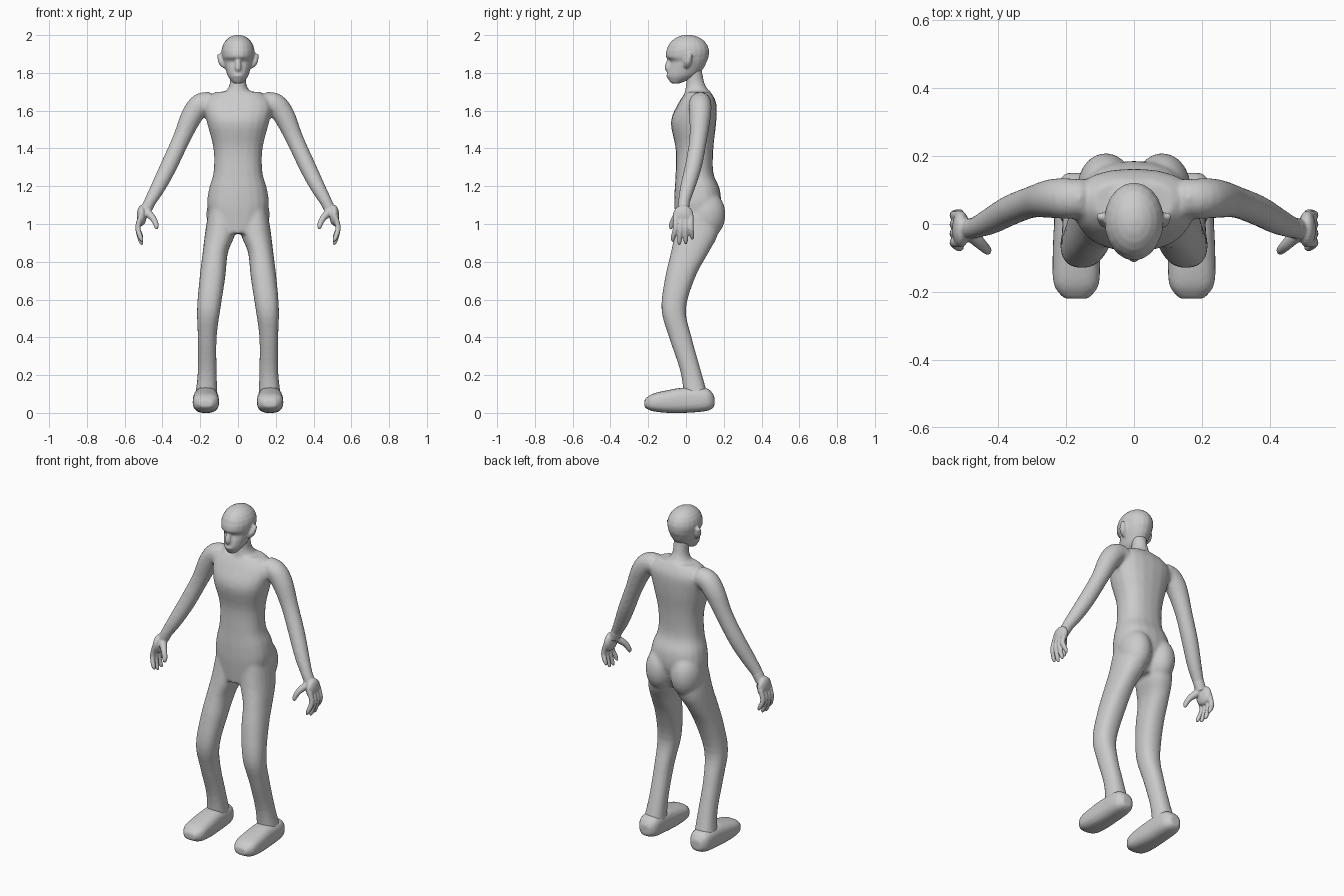
import bpy, bmesh, math
from mathutils import Vector

default = bpy.data.objects.get("Cube")
if default:
    bpy.data.objects.remove(default)

skin = bpy.data.materials.new("plain grey")
skin.use_nodes = True
grey = (.6, .6, .6, 1)
skin.diffuse_color = grey
skin.node_tree.nodes["Principled BSDF"].inputs["Base Color"].default_value = grey

across, depth, up = Vector((1, 0, 0)), Vector((0, 1, 0)), Vector((0, 0, 1))


def flowing(keys, steps=4):
    """Fill in a smooth spline through the key tuples."""
    last = len(keys) - 1
    rows = []
    for index in range(last):
        before, after = keys[max(index - 1, 0)], keys[min(index + 2, last)]
        start, end = keys[index], keys[index + 1]
        for step in range(steps):
            t = step / steps
            rows.append([
                b + t / 2 * (c - a + t * (2 * a - 5 * b + 4 * c - d + t * (3 * (b - c) + d - a)))
                for a, b, c, d in zip(before, start, end, after)])
    return rows + [list(keys[last])]


def loft(bm, rings, side=1, power=2, sides=20):
    """Skin rings of (centre, normal, radius_u, radius_v); side=-1 mirrors in x."""
    loops = []
    for centre, normal, radius_u, radius_v in rings:
        u = (across - normal * normal.dot(across)).normalized()
        v = normal.cross(u)
        loop = []
        for k in range(sides):
            angle = math.tau * k / sides
            c, s = [math.copysign(abs(f) ** (2 / power), f)
                    for f in (math.cos(angle), math.sin(angle))]
            point = centre + u * c * radius_u + v * s * radius_v
            loop.append(bm.verts.new((point.x * side, point.y, point.z)))
        loops.append(loop)
    for lower, upper in zip(loops, loops[1:]):
        for k in range(sides):
            j = (k + 1) % sides
            bm.faces.new((lower[k], lower[j], upper[j], upper[k]))
    bm.faces.new(loops[0])
    bm.faces.new(loops[-1])


def column(bm, keys, side=1, power=2):
    """Level sections given as (z, x, half_width, front, back)."""
    loft(bm, [(Vector((x, (front + back) / 2, z)), up, width, (back - front) / 2)
              for z, x, width, front, back in flowing(keys)], side, power)


def limb(bm, keys, side=1):
    """Round tube through (x, y, z, radius)."""
    rows = flowing(keys)
    centres = [Vector(row[:3]) for row in rows]
    rings = []
    for index, row in enumerate(rows):
        ahead = centres[min(index + 1, len(rows) - 1)]
        behind = centres[max(index - 1, 0)]
        rings.append((centres[index], (ahead - behind).normalized(), row[3], row[3]))
    loft(bm, rings, side)


def blob(bm, centre, size, side=1):
    """Ellipsoid as a stack of rings."""
    count = 12
    rings = []
    for index in range(count):
        angle = math.pi * (index + .3) / (count - .4)
        rings.append((Vector(centre) + up * size[2] * math.cos(angle), up,
                      size[0] * math.sin(angle), size[1] * math.sin(angle)))
    loft(bm, rings, side)


def finish(name, bm, voxel, smoothing):
    """Fuse overlapping volumes into one smooth skin."""
    bmesh.ops.recalc_face_normals(bm, faces=bm.faces)
    mesh = bpy.data.meshes.new(name)
    bm.to_mesh(mesh)
    bm.free()
    mesh.materials.append(skin)
    part = bpy.data.objects.new(name, mesh)
    bpy.context.collection.objects.link(part)
    fuse = part.modifiers.new("fuse", "REMESH")
    fuse.mode = "VOXEL"
    fuse.voxel_size = voxel
    fuse.use_smooth_shade = True
    relax = part.modifiers.new("relax", "SMOOTH")
    relax.factor = .5
    relax.iterations = smoothing


# Body: torso and neck
body = bmesh.new()
column(body, [
    (.95, 0, .1, -.05, .12), (1.08, 0, .16, -.06, .18), (1.18, 0, .155, -.06, .18),
    (1.27, 0, .13, -.055, .145), (1.4, 0, .13, -.055, .145), (1.54, 0, .165, -.08, .16),
    (1.64, 0, .18, -.04, .16), (1.7, 0, .12, 0, .13)], power=2.4)
column(body, [(1.62, 0, .1, -.02, .15), (1.68, 0, .08, -.01, .14),
              (1.74, 0, .044, 0, .1), (1.84, 0, .045, 0, .08)])
for side in (1, -1):
    # Shoulders and arms
    limb(body, [(.06, .08, 1.64, .055), (.18, .075, 1.64, .06), (.24, .075, 1.58, .058),
                (.3, .065, 1.45, .047), (.365, .04, 1.31, .045), (.42, .01, 1.2, .04),
                (.465, -.01, 1.12, .032), (.49, -.015, 1.07, .03)], side)
    # Buttocks and legs
    blob(body, (.083, .105, 1.05), (.085, .105, .13), side)
    column(body, [
        (1.08, .085, .07, -.04, .17), (.95, .095, .08, -.06, .17), (.85, .12, .067, -.08, .12),
        (.72, .135, .068, -.11, .05), (.55, .155, .062, -.13, 0), (.4, .163, .05, -.09, .03),
        (.22, .163, .05, -.03, .08), (.08, .168, .06, -.01, .12)], side, 2.3)
finish("body", body, .01, 5)

# Head: skull, then face with chin, sunken eyes and brow ledge
head = bmesh.new()
blob(head, (0, .01, 1.91), (.088, .113, .092))
column(head, [(1.745, 0, .025, -.08, -.03), (1.78, 0, .052, -.1, .05), (1.82, 0, .066, -.095, .09),
              (1.86, 0, .078, -.083, .11), (1.885, 0, .084, -.107, .12), (1.92, 0, .087, -.104, .12)])
# Nose, lips and ears
limb(head, [(0, -.085, 1.88, .01), (0, -.095, 1.83, .018), (0, -.09, 1.81, .012)])
blob(head, (0, -.09, 1.785), (.026, .014, .01))
for side in (1, -1):
    limb(head, [(.066, 0, 1.83, .012), (.085, .01, 1.86, .02), (.1, .025, 1.9, .01)], side)
finish("head", head, .006, 2)

for side, label in ((1, "left"), (-1, "right")):
    # Hand: palm, four fingers and thumb
    hand = bmesh.new()
    limb(hand, [(.465, -.01, 1.12, .031), (.49, -.015, 1.07, .03)], side)
    blob(hand, (.51, -.015, 1.045), (.026, .055, .055), side)
    for finger in range(4):
        root = .027 * finger - .055
        tip = root * 1.25
        end = .89 + .01 * (finger - 1.3) ** 2
        limb(hand, [(.515, root, 1.04, .014), (.53, root, .98, .014),
                    (.515, tip, end + .02, .012), (.505, tip, end, .006)], side)
    limb(hand, [(.49, -.02, 1.07, .024), (.45, -.06, 1.03, .017),
                (.432, -.078, .99, .013), (.437, -.08, .975, .007)], side)
    finish(label + "_hand", hand, .0045, 3)

    # Foot: heel, instep and rounded toe, as (y, half width, bottom, top)
    foot = bmesh.new()
    outline = [(.15, .03, .03, .09), (.11, .06, .01, .13), (0, .066, 0, .135),
               (-.1, .07, 0, .12), (-.18, .066, .01, .1), (-.22, .035, .03, .07)]
    loft(foot, [(Vector((.17, y, (bottom + top) / 2)), depth, width, (top - bottom) / 2)
                for y, width, bottom, top in flowing(outline)], side, 2.7)
    finish(label + "_foot", foot, .008, 3)
